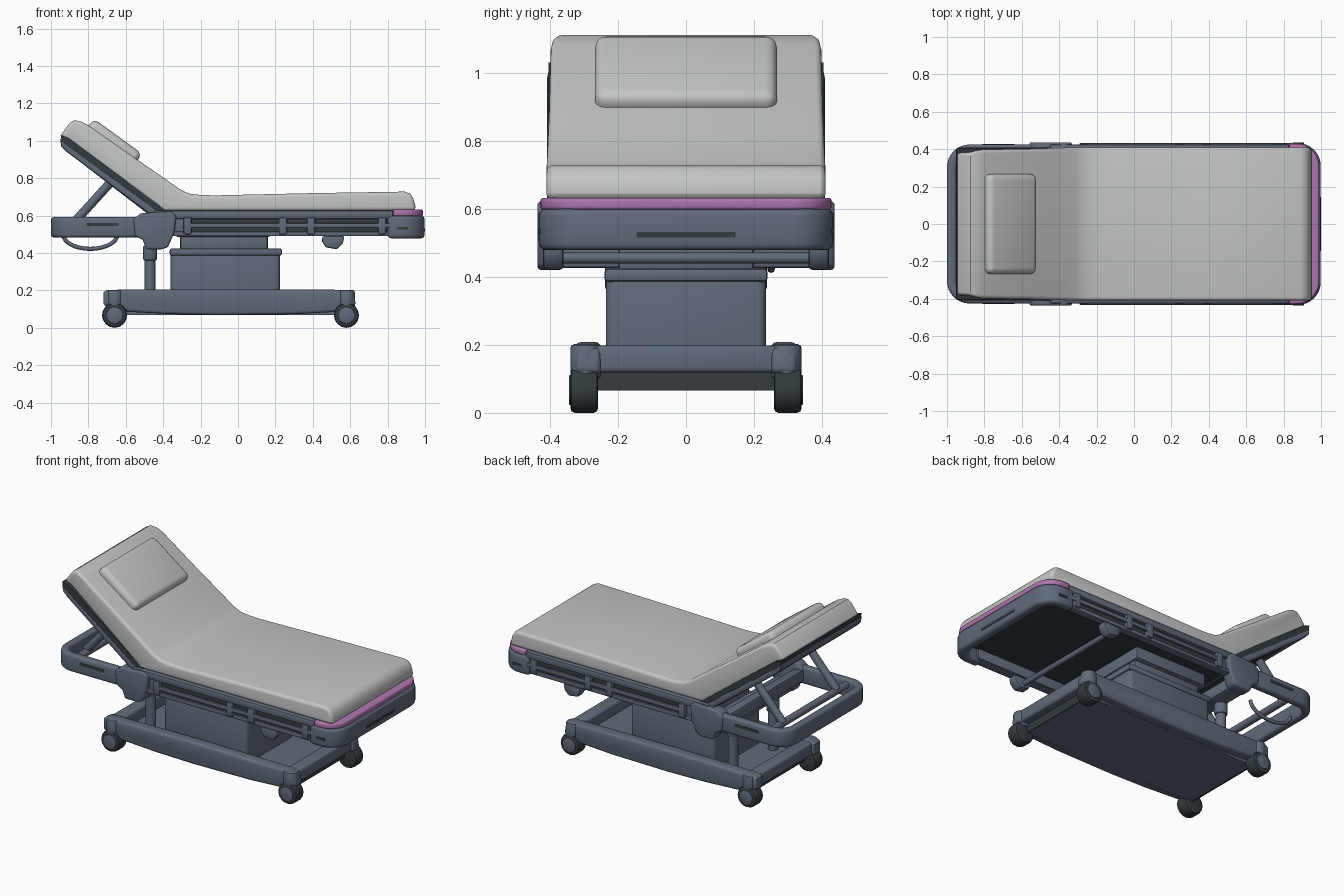
import bpy, bmesh, math
from mathutils import Vector, Matrix

if "Cube" in bpy.data.objects:
    bpy.data.objects.remove(bpy.data.objects["Cube"])


def material(name, rgb):
    m = bpy.data.materials.new(name)
    m.diffuse_color = (*rgb, 1)
    m.use_nodes = True
    m.node_tree.nodes["Principled BSDF"].inputs["Base Color"].default_value = m.diffuse_color
    return m


CUSHION = material("pale grey upholstery", (0.55, 0.565, 0.55))
FRAME = material("slate frame", (0.118, 0.145, 0.195))
DARK = material("dark rubber", (0.033, 0.044, 0.05))
PURPLE = material("purple trim", (0.42, 0.18, 0.42))


def finish(bm, name, mat, bevel=0.0, seg=3, limit=50):
    bmesh.ops.recalc_face_normals(bm, faces=bm.faces)
    if bevel:
        edges = [e for e in bm.edges if len(e.link_faces) == 2
                 and e.calc_face_angle(0) > math.radians(limit)]
        bmesh.ops.bevel(bm, geom=edges, offset=bevel, segments=seg, profile=0.5,
                        affect='EDGES', clamp_overlap=True)
    me = bpy.data.meshes.new(name)
    bm.to_mesh(me)
    bm.free()
    me.materials.append(mat)
    for p in me.polygons:
        p.use_smooth = True
    me.set_sharp_from_angle(angle=math.radians(38))
    ob = bpy.data.objects.new(name, me)
    bpy.context.collection.objects.link(ob)
    return ob


def box(name, mat, x, y, z, bevel=0.0, seg=3):
    bm = bmesh.new()
    bmesh.ops.create_cube(bm, size=1)
    size = Vector((x[1] - x[0], abs(y[1] - y[0]), z[1] - z[0]))
    mid = Vector((x[0] + x[1], y[0] + y[1], z[0] + z[1])) / 2
    for v in bm.verts:
        v.co = v.co * size + mid
    return finish(bm, name, mat, bevel, seg)


def prism(name, mat, pts, y0, y1, bevel=0.0, seg=3, limit=50):
    # side profile in x-z, extruded across y
    bm = bmesh.new()
    a = [bm.verts.new((x, y0, z)) for x, z in pts]
    b = [bm.verts.new((x, y1, z)) for x, z in pts]
    bm.faces.new(a)
    bm.faces.new(b[::-1])
    for i in range(len(pts)):
        j = (i + 1) % len(pts)
        bm.faces.new((a[i], b[i], b[j], a[j]))
    return finish(bm, name, mat, bevel, seg, limit)


def tube(name, mat, p, q, r, sides=20, bevel=0.0):
    p, q = Vector(p), Vector(q)
    d = q - p
    bm = bmesh.new()
    m = Matrix.Translation((p + q) / 2) @ d.to_track_quat('Z', 'Y').to_matrix().to_4x4()
    bmesh.ops.create_cone(bm, cap_ends=True, segments=sides, radius1=r, radius2=r,
                          depth=d.length, matrix=m)
    return finish(bm, name, mat, bevel, 2)


def end_band(name, mat, side, x_start, x_end, half, radius, t, z0, z1, bevel):
    # U-shaped band with two rounded corners, wrapping one end of the bed
    path = [(x_start, -(half - radius), -90)]
    for i in range(9):
        path.append((x_end - radius, -(half - radius), -90 + i * 11.25))
    for i in range(9):
        path.append((x_end - radius, half - radius, i * 11.25))
    path.append((x_start, half - radius, 90))
    bm = bmesh.new()
    rows = []
    for cx, cy, ang in path:
        c, s = math.cos(math.radians(ang)), math.sin(math.radians(ang))
        rows.append([bm.verts.new((side * (cx + c * r), cy + s * r, z))
                     for r, z in ((radius, z0), (radius, z1), (radius - t, z1), (radius - t, z0))])
    for a, b in zip(rows, rows[1:]):
        for i in range(4):
            j = (i + 1) % 4
            bm.faces.new((a[i], a[j], b[j], b[i]))
    bm.faces.new(rows[0])
    bm.faces.new(rows[-1][::-1])
    return finish(bm, name, mat, bevel)


# Mattress with raised back section (slightly narrower at the head), and pillow
mattress = prism("mattress", CUSHION, [
    (0.945, 0.625), (0.95, 0.645), (0.938, 0.69), (0.92, 0.717), (0.89, 0.728), (0.4, 0.72),
    (-0.12, 0.708), (-0.20, 0.710), (-0.26, 0.717), (-0.31, 0.74), (-0.42, 0.818),
    (-0.54, 0.90), (-0.80, 1.083), (-0.84, 1.103), (-0.875, 1.11), (-0.90, 1.095),
    (-0.945, 1.035), (-0.94, 1.012), (-0.91, 1.005), (-0.40, 0.625)],
    -0.41, 0.41, 0.03, 4, 62)
for v in mattress.data.vertices:
    v.co.y *= 1 - 0.03 * min(max((-0.3 - v.co.x) / 0.4, 0), 1)
    v.co.y *= 1 - 0.04 * min(max((-0.83 - v.co.x) / 0.05, 0), 1)
pillow = box("pillow", CUSHION, (-0.16, 0.16), (-0.267, 0.267), (-0.045, 0.045), 0.032, 4)
pillow.location = (-0.668, 0, 0.988)
pillow.rotation_euler = (0, math.radians(36), 0)

# Backrest panel, frame and underside
prism("backrest_panel", DARK, [(-0.948, 1.03), (-0.905, 1.015), (-0.38, 0.625),
                               (-0.43, 0.61), (-0.94, 0.985)], -0.404, 0.404)
prism("backrest_frame", FRAME, [(-0.952, 1.015), (-0.93, 0.99), (-0.43, 0.625), (-0.40, 0.605),
                                (-0.47, 0.605), (-0.915, 0.94), (-0.945, 0.97)],
      -0.408, 0.408, 0.01, 2)
prism("backrest_underside", DARK, [(-0.47, 0.615), (-0.905, 0.942), (-0.908, 0.936),
                                   (-0.473, 0.602)], -0.36, 0.36)

# Main frame: rounded end bands, deck and trim
end_band("head_frame", FRAME, -1, 0.38, 1.0, 0.425, 0.12, 0.05, 0.483, 0.592, 0.016)
end_band("foot_frame", FRAME, 1, 0.80, 0.998, 0.432, 0.12, 0.06, 0.478, 0.60, 0.02)
end_band("foot_trim", PURPLE, 1, 0.83, 0.99, 0.428, 0.12, 0.09, 0.597, 0.632, 0.01)
box("deck", FRAME, (-0.43, 0.93), (-0.405, 0.405), (0.585, 0.626), 0.006, 2)
box("deck_underside", DARK, (-0.40, 0.94), (-0.39, 0.39), (0.555, 0.587))
box("foot_slot", DARK, (0.99, 1.0), (-0.145, 0.145), (0.515, 0.532))

for s, side in ((-1, "front"), (1, "back")):
    # Side beams with recessed accessory rail
    box(side + "_side_beam", FRAME, (-0.40, 0.84), (s * 0.36, s * 0.405), (0.495, 0.60), 0.008, 2)
    box(side + "_upper_rail", FRAME, (-0.45, 0.83), (s * 0.37, s * 0.425), (0.582, 0.627), 0.01, 2)
    box(side + "_lower_rail", FRAME, (-0.35, 0.83), (s * 0.37, s * 0.42), (0.49, 0.515), 0.006, 2)
    box(side + "_rail_recess", DARK, (-0.27, 0.82), (s * 0.40, s * 0.409), (0.512, 0.588))
    box(side + "_accessory_rail", FRAME, (-0.28, 0.83), (s * 0.415, s * 0.432), (0.535, 0.56), 0.005, 2)
    for i, x in enumerate((-0.27, 0.24, 0.39, 0.77)):
        box(f"{side}_rail_clamp_{i}", FRAME, (x - 0.022, x + 0.022), (s * 0.39, s * 0.434),
            (0.50, 0.59), 0.008, 2)
    # Pivot housing
    prism(side + "_pivot_housing", FRAME, [(-0.55, 0.49), (-0.56, 0.58), (-0.52, 0.612), (-0.36, 0.622),
          (-0.33, 0.60), (-0.34, 0.51), (-0.375, 0.43), (-0.41, 0.42), (-0.49, 0.42), (-0.51, 0.47)],
          s * 0.36, s * 0.437, 0.012)
    # Grip slots
    box(side + "_head_slot", DARK, (-0.81, -0.64), (s * 0.42, s * 0.428), (0.543, 0.56))
    box(side + "_foot_slot", DARK, (0.85, 0.91), (s * 0.428, s * 0.435), (0.525, 0.54))
    # Backrest struts
    tube(side + "_backrest_strut", FRAME, (-0.87, s * 0.27, 0.57), (-0.67, s * 0.27, 0.79), 0.024)
    # Brake pedal
    prism(side + "_brake_pedal", FRAME, [(0.45, 0.49), (0.57, 0.49), (0.56, 0.45), (0.53, 0.42),
          (0.47, 0.43), (0.45, 0.46)], s * 0.36, s * 0.42, 0.01, 2)
    # Lift post
    tube(side + "_lift_post", FRAME, (-0.47, s * 0.2, 0.10), (-0.47, s * 0.2, 0.45), 0.03)
    tube(side + "_lift_post_collar", FRAME, (-0.47, s * 0.2, 0.36), (-0.47, s * 0.2, 0.44), 0.038,
         bevel=0.01)
    # Base side rail
    prism(side + "_base_rail", FRAME, [(-0.72, 0.12), (-0.72, 0.19), (-0.70, 0.203), (-0.1, 0.208),
          (0.58, 0.203), (0.62, 0.19), (0.63, 0.12), (0.52, 0.085), (0.3, 0.073), (-0.1, 0.068),
          (-0.35, 0.073), (-0.58, 0.085)], s * 0.25, s * 0.325, 0.016, 3, 60)
    # Castors
    for x, end in ((-0.66, "head"), (0.58, "foot")):
        n = f"{side}_{end}_castor"
        tube(n + "_wheel", DARK, (x, s * 0.258, 0.067), (x, s * 0.34, 0.067), 0.067, 16, 0.014)
        tube(n + "_hub", FRAME, (x, s * 0.30, 0.067), (x, s * 0.344, 0.067), 0.045, 16, 0.005)
        tube(n + "_mount", FRAME, (x, s * 0.295, 0.10), (x, s * 0.295, 0.202), 0.045, 20, 0.012)

# Cross members under the frame
box("pivot_cross_beam", FRAME, (-0.49, -0.38), (-0.40, 0.40), (0.425, 0.50), 0.012, 2)
box("head_cross_beam", FRAME, (-0.56, -0.50), (-0.39, 0.39), (0.50, 0.575), 0.012, 2)
tube("strut_cross_tube", FRAME, (-0.86, -0.39, 0.56), (-0.86, 0.39, 0.56), 0.022)
tube("brake_cross_tube", FRAME, (0.50, -0.40, 0.455), (0.50, 0.40, 0.455), 0.016)

# Lift column
box("column_lower", FRAME, (-0.36, 0.225), (-0.235, 0.235), (0.09, 0.41), 0.025)
box("column_lip", FRAME, (-0.365, 0.235), (-0.24, 0.24), (0.385, 0.425), 0.012, 2)
box("column_upper", FRAME, (-0.31, 0.16), (-0.20, 0.20), (0.41, 0.50), 0.015, 2)
box("column_head", FRAME, (-0.33, 0.17), (-0.23, 0.23), (0.485, 0.565), 0.008, 2)

# Base floor and end beams
box("base_floor", FRAME, (-0.64, 0.56), (-0.27, 0.27), (0.068, 0.12))
for x, end in ((-0.645, "head"), (0.562, "foot")):
    box(f"base_{end}_edge", DARK, (x - 0.004, x + 0.004), (-0.26, 0.26), (0.066, 0.119))
box("base_foot_beam", FRAME, (0.53, 0.615), (-0.27, 0.27), (0.118, 0.198), 0.015)
box("base_head_beam", FRAME, (-0.705, -0.62), (-0.27, 0.27), (0.118, 0.198), 0.015)

# Hanging cable loop under the head end
cu = bpy.data.curves.new("cable_loop", 'CURVE')
cu.dimensions = '3D'
cu.bevel_depth = 0.011
cu.bevel_resolution = 2
sp = cu.splines.new('POLY')
sp.points.add(16)
for i, p in enumerate(sp.points):
    a = math.pi * (1 + i / 16)
    p.co = (-0.79 + 0.145 * math.cos(a), 0.25, 0.50 + 0.078 * math.sin(a), 1)
cu.materials.append(FRAME)
bpy.context.collection.objects.link(bpy.data.objects.new("cable_loop", cu))
